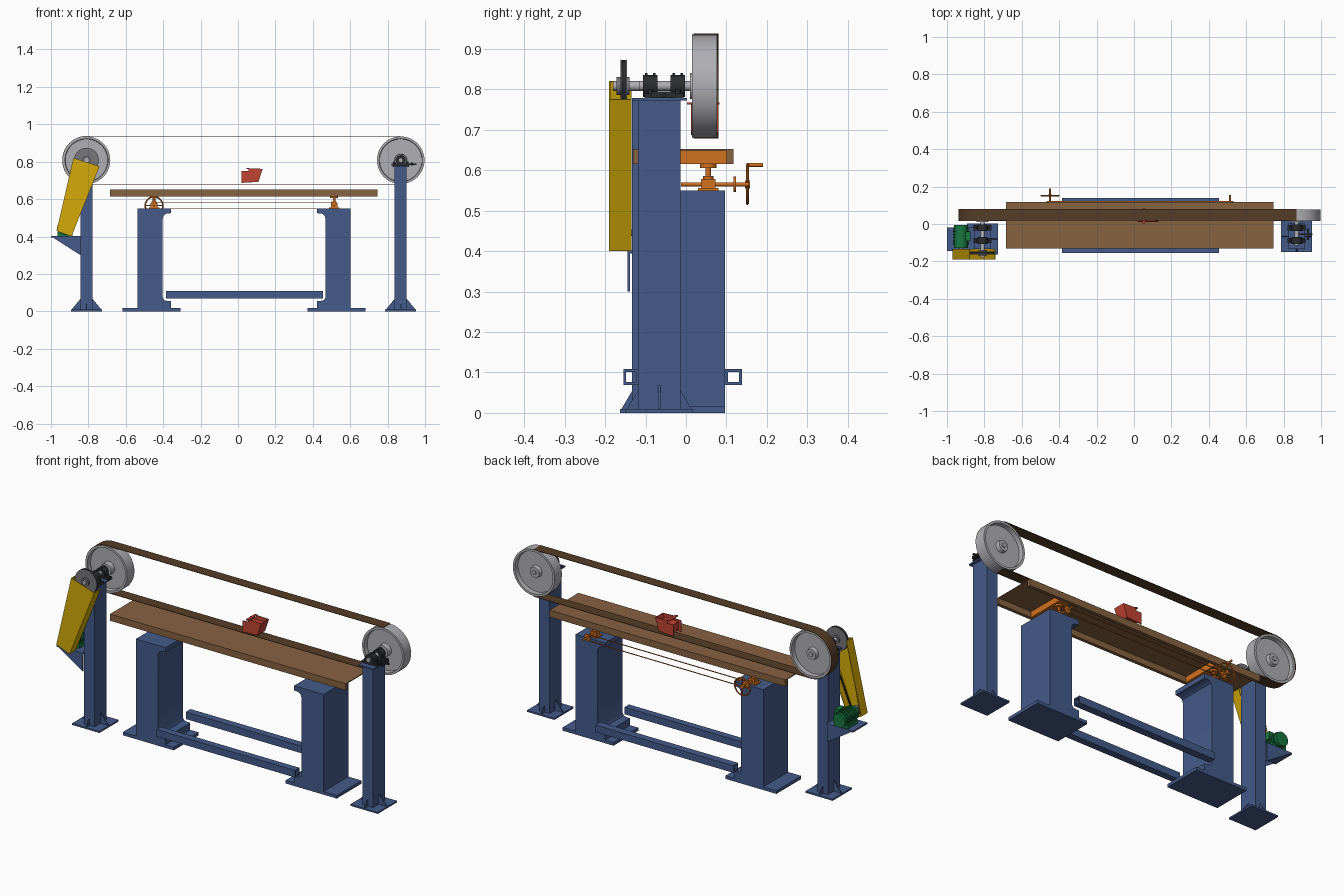
import bpy, bmesh
from math import sin, cos, pi, radians, hypot
from mathutils import Matrix, Vector

if "Cube" in bpy.data.objects:
    bpy.data.objects.remove(bpy.data.objects["Cube"])


def material(name, *srgb):
    m = bpy.data.materials.new(name)
    m.use_nodes = True
    col = [(c / 255) ** 2.2 for c in srgb] + [1]
    m.diffuse_color = col
    m.node_tree.nodes["Principled BSDF"].inputs["Base Color"].default_value = col
    return m


BLUE = material("frame blue", 70, 91, 137)
BROWN = material("table brown", 134, 98, 67)
BELT = material("belt brown", 86, 63, 43)
YELLOW = material("guard yellow", 212, 170, 16)
GREY = material("wheel grey", 174, 173, 178)
STEEL = material("pulley steel", 118, 118, 122)
ORANGE = material("jack orange", 208, 112, 36)
RED = material("guide red", 190, 70, 54)
GREEN = material("motor green", 30, 118, 66)
BLACK = material("bearing black", 46, 48, 50)


def finish(name, bm, mat, smooth=False):
    bmesh.ops.recalc_face_normals(bm, faces=bm.faces)
    me = bpy.data.meshes.new(name)
    bm.to_mesh(me)
    bm.free()
    me.materials.append(mat)
    if smooth:
        me.shade_smooth()
        me.set_sharp_from_angle(angle=radians(35))
    ob = bpy.data.objects.new(name, me)
    bpy.context.collection.objects.link(ob)
    return ob


def box(name, mat, x, y, z):
    """Box from (min, max) pairs."""
    bm = bmesh.new()
    bmesh.ops.create_cube(bm, size=1)
    for v in bm.verts:
        v.co = [p[0] if c < 0 else p[1] for c, p in zip(v.co, (x, y, z))]
    return finish(name, bm, mat)


def prism(name, mat, pts, a, b, axis="y"):
    """Extrude an (x, z) outline along y, or a (y, z) outline along x."""
    bm = bmesh.new()
    put = (lambda u, w, d: (u, d, w)) if axis == "y" else (lambda u, w, d: (d, u, w))
    face = bm.faces.new([bm.verts.new(put(u, w, a)) for u, w in pts])
    ext = bmesh.ops.extrude_face_region(bm, geom=[face])
    move = Vector(put(0, 0, b - a))
    bmesh.ops.translate(bm, vec=move, verts=[g for g in ext["geom"] if isinstance(g, bmesh.types.BMVert)])
    return finish(name, bm, mat, True)


def lathe(name, mat, x, z, profile, closed=False, n=48):
    """Spin (radius, y) points about a y-directed axle."""
    bm = bmesh.new()
    vs = [bm.verts.new((x + r, y, z)) for r, y in profile]
    es = [bm.edges.new(p) for p in zip(vs, vs[1:] + (vs[:1] if closed else []))
          if p[0] is not p[1]]
    bmesh.ops.spin(bm, geom=vs + es, cent=(x, 0, z), axis=(0, 1, 0), angle=2 * pi, steps=n)
    bmesh.ops.remove_doubles(bm, verts=bm.verts, dist=1e-5)
    return finish(name, bm, mat, True)


def rod(name, mat, x, z, r, y0, y1, n=24):
    return lathe(name, mat, x, z, [(0, y0), (r, y0), (r, y1), (0, y1)], n=n)


def post_rod(name, mat, x, y, r, z0, z1):
    bm = bmesh.new()
    bmesh.ops.create_cone(bm, cap_ends=True, segments=20, radius1=r, radius2=r, depth=z1 - z0,
                          matrix=Matrix.Translation((x, y, (z0 + z1) / 2)))
    return finish(name, bm, mat, True)


def loop_belt(name, mat, a, b, ra, rb, t, y0, y1, open_end=False):
    """Flat band round centre a, running to centre b; optionally open at b."""
    dx, dz = b[0] - a[0], b[1] - a[1]
    L = hypot(dx, dz)
    ux, uz, nx, nz = dx / L, dz / L, -dz / L, dx / L
    st = []
    for c, r, start in ((a, ra, 0), (b, rb, pi)):
        steps = [i * pi / 32 for i in range(33)]
        if c is b and open_end:
            st = [(b, rb, 0)] + st + [(b, rb, pi)]
        else:
            st += [(c, r, start + s) for s in steps]
    bm = bmesh.new()
    rows = []
    for c, r, ang in st:
        d = (nx * cos(ang) - ux * sin(ang), nz * cos(ang) - uz * sin(ang))
        rows.append([bm.verts.new((c[0] + d[0] * q, y, c[1] + d[1] * q))
                     for q, y in ((r, y0), (r + t, y0), (r + t, y1), (r, y1))])
    for p, q in zip(rows, rows[1:] + ([] if open_end else rows[:1])):
        for i in range(4):
            bm.faces.new((p[i], p[i - 1], q[i - 1], q[i]))
    if open_end:
        bm.faces.new(rows[0])
        bm.faces.new(rows[-1])
    return finish(name, bm, mat, True)


AXLE = 0.808
LX, RX = -0.81, 0.87

# Wheels, posts, bearings
for side, x, yc, tail in (("right", LX, -0.08, -0.18), ("left", RX, -0.066, -0.115)):
    lathe(side + "_wheel", GREY, x, AXLE,
          [(0.127, 0.015), (0.127, 0.077), (0.115, 0.077), (0.113, 0.052), (0.032, 0.052), (0.028, 0.072),
           (0.01, 0.072), (0.01, 0.01), (0.032, 0.01), (0.034, 0.04), (0.113, 0.04), (0.115, 0.015)], True, 64)
    rod(side + "_axle", GREY, x, AXLE, 0.012, tail, 0.078)
    box(side + "_post", BLUE, (x - 0.032, x + 0.032), (yc - 0.053, yc + 0.053), (0, 0.775))
    box(side + "_post_cap", BLUE, (x - 0.045, x + 0.045), (-0.133, 0.003), (0.772, 0.779))
    box(side + "_post_base", BLUE, (x - 0.083, x + 0.083), (yc - 0.083, yc + 0.083), (0, 0.009))
    for s in (-1, 1):
        prism(side + "_post_side_gusset", BLUE,
              [(x + s * 0.03, 0.009), (x + s * 0.08, 0.009), (x + s * 0.03, 0.07)], yc - 0.003, yc + 0.003)
        prism(side + "_post_end_gusset", BLUE,
              [(yc + s * 0.05, 0.009), (yc + s * 0.08, 0.009), (yc + s * 0.05, 0.06)], x - 0.003, x + 0.003, "x")
    for y in (-0.088, -0.02):
        box(side + "_bearing_foot", BLACK, (x - 0.048, x + 0.048), (y - 0.014, y + 0.014), (0.779, 0.79))
        rod(side + "_bearing_body", BLACK, x, AXLE, 0.027, y - 0.018, y + 0.018)
        for s in (-1, 1):
            post_rod(side + "_bearing_bolt", BLACK, x + s * 0.036, y, 0.006, 0.785, 0.8)
            post_rod(side + "_bearing_cap_bolt", BLACK, x + 0.006, y + s * 0.01, 0.003, 0.82, 0.84)
box("tension_screw", BLACK, (RX, 0.955), (-0.058, -0.05), (0.782, 0.79))
box("tension_stop", BLACK, (0.925, 0.935), (-0.085, -0.025), (0.779, 0.795))
loop_belt("main_belt", BELT, (LX, AXLE), (RX, AXLE), 0.127, 0.127, 0.0025, 0.018, 0.08, True)

# Motor drive with belt guard
MX, MZ = -0.925, 0.445
lathe("drive_pulley", STEEL, LX, AXLE, [(0, -0.162), (0.066, -0.162), (0.058, -0.154), (0.066, -0.146), (0, -0.146)])
rod("pulley_hub", STEEL, LX, AXLE, 0.022, -0.172, -0.14)
rod("motor_pulley", STEEL, MX, MZ, 0.025, -0.162, -0.146)
loop_belt("drive_belt", BLACK, (MX, MZ), (LX, AXLE), 0.022, 0.06, 0.004, -0.158, -0.15)
rod("motor_shaft", STEEL, MX, MZ, 0.008, -0.165, -0.12)
rod("motor_body", GREEN, MX, MZ, 0.037, -0.128, -0.005)
for i in range(6):
    rod("motor_fin", GREEN, MX, MZ, 0.042, -0.11 + i * 0.017, -0.105 + i * 0.017)
box("motor_feet", GREEN, (MX - 0.04, MX + 0.04), (-0.11, -0.025), (0.402, 0.425))
box("motor_terminal_box", GREEN, (MX + 0.025, MX + 0.05), (-0.09, -0.04), (0.445, 0.485))
box("motor_shelf", BLUE, (-1.0, -0.84), (-0.145, -0.02), (0.394, 0.402))
for y in (-0.145, -0.026):
    prism("motor_shelf_gusset", BLUE, [(-0.99, 0.395), (-0.842, 0.395), (-0.842, 0.3)], y, y + 0.006)
G = [(-0.88, 0.82), (-0.97, 0.43), (-0.89, 0.4), (-0.74, 0.775)]
prism("guard_front", YELLOW, G, -0.19, -0.186)
for (ax, az), (bx, bz) in zip(G, G[1:]):
    k = 0.004 / hypot(bx - ax, bz - az)
    ox, oz = -(bz - az) * k, (bx - ax) * k
    prism("guard_wall", YELLOW, [(ax, az), (bx, bz), (bx + ox, bz + oz), (ax + ox, az + oz)], -0.19, -0.135)

# Table: an open channel
TX = (-0.685, 0.745)
box("table_top", BROWN, TX, (-0.131, 0.118), (0.647, 0.652))
for y in (-0.131, 0.1):
    box("table_flange", BROWN, TX, (y, y + 0.018), (0.615, 0.648))

# Pedestals, mirrored about the table middle
MID = 0.0325
OUT = [(-0.537, 0.015), (-0.537, 0.55), (-0.358, 0.55), (-0.358, 0.525), (-0.385, 0.522), (-0.398, 0.512),
       (-0.403, 0.495), (-0.403, 0.075), (-0.395, 0.06), (-0.38, 0.056), (-0.358, 0.055), (-0.358, 0.015)]
for side, s in (("right", 1), ("left", -1)):
    def mx(v):
        return v if s == 1 else 2 * MID - v
    prism(side + "_pedestal", BLUE, [(mx(u), w) for u, w in OUT], -0.118, 0.097)
    box(side + "_pedestal_base", BLUE, sorted((mx(-0.617), mx(-0.307))), (-0.118, 0.097), (0, 0.017))
    # Screw jack
    x = mx(-0.449)
    box(side + "_jack_crossbar", ORANGE, (x - 0.03, x + 0.03), (-0.113, 0.1), (0.615, 0.647))
    box(side + "_jack_foot", ORANGE, (x - 0.028, x + 0.028), (0.03, 0.08), (0.55, 0.556))
    box(side + "_jack_body", ORANGE, (x - 0.018, x + 0.018), (0.037, 0.073), (0.556, 0.578))
    post_rod(side + "_jack_collar", ORANGE, x, 0.055, 0.013, 0.578, 0.586)
    post_rod(side + "_jack_screw", ORANGE, x, 0.055, 0.007, 0.58, 0.61)
    post_rod(side + "_jack_head", ORANGE, x, 0.055, 0.021, 0.606, 0.616)
    rod(side + "_jack_shaft", ORANGE, x, 0.565, 0.005, -0.012, 0.156)
    rod(side + "_sprocket", ORANGE, x, 0.565, 0.017, 0.118, 0.123)
JX = -0.449
loop_belt("jack_chain", ORANGE, (JX, 0.565), (2 * MID - JX, 0.565), 0.016, 0.016, 0.003, 0.118, 0.123)

# Handwheel
lathe("handwheel_rim", ORANGE, JX, 0.565,
      [(0.047 + 0.004 * cos(a * pi / 4), 0.152 + 0.004 * sin(a * pi / 4)) for a in range(8)], True)
rod("handwheel_hub", ORANGE, JX, 0.565, 0.01, 0.146, 0.158)
box("handwheel_spoke_across", ORANGE, (JX - 0.046, JX + 0.046), (0.15, 0.154), (0.562, 0.568))
box("handwheel_spoke_upright", ORANGE, (JX - 0.003, JX + 0.003), (0.15, 0.154), (0.519, 0.611))
rod("handwheel_handle", ORANGE, JX, 0.613, 0.005, 0.15, 0.19)

# Hollow tie rails
for y0, y1 in ((-0.155, -0.117), (0.097, 0.138)):
    X, t = (-0.385, 0.455), 0.007
    for z in (0.069, 0.101):
        box("tie_rail_wall", BLUE, X, (y0, y1), (z, z + t))
    for y in (y0, y1 - t):
        box("tie_rail_side", BLUE, X, (y, y + t), (0.069, 0.108))

# Blade guide
shape = [(0.02, 0.687), (0.105, 0.692), (0.128, 0.762), (0.055, 0.765), (0.055, 0.75), (0.02, 0.75)]
for y in (0.012, 0.076):
    prism("guide_plate", RED, shape, y, y + 0.004)
prism("guide_core", RED, [(0.035, 0.695), (0.1, 0.695), (0.115, 0.745), (0.035, 0.74)], 0.016, 0.076)
prism("guide_lip", RED, [(0.105, 0.692), (0.109, 0.692), (0.132, 0.762), (0.128, 0.762)], 0.012, 0.08)
box("guide_pin", RED, (0.045, 0.06), (0.003, 0.083), (0.762, 0.767))
